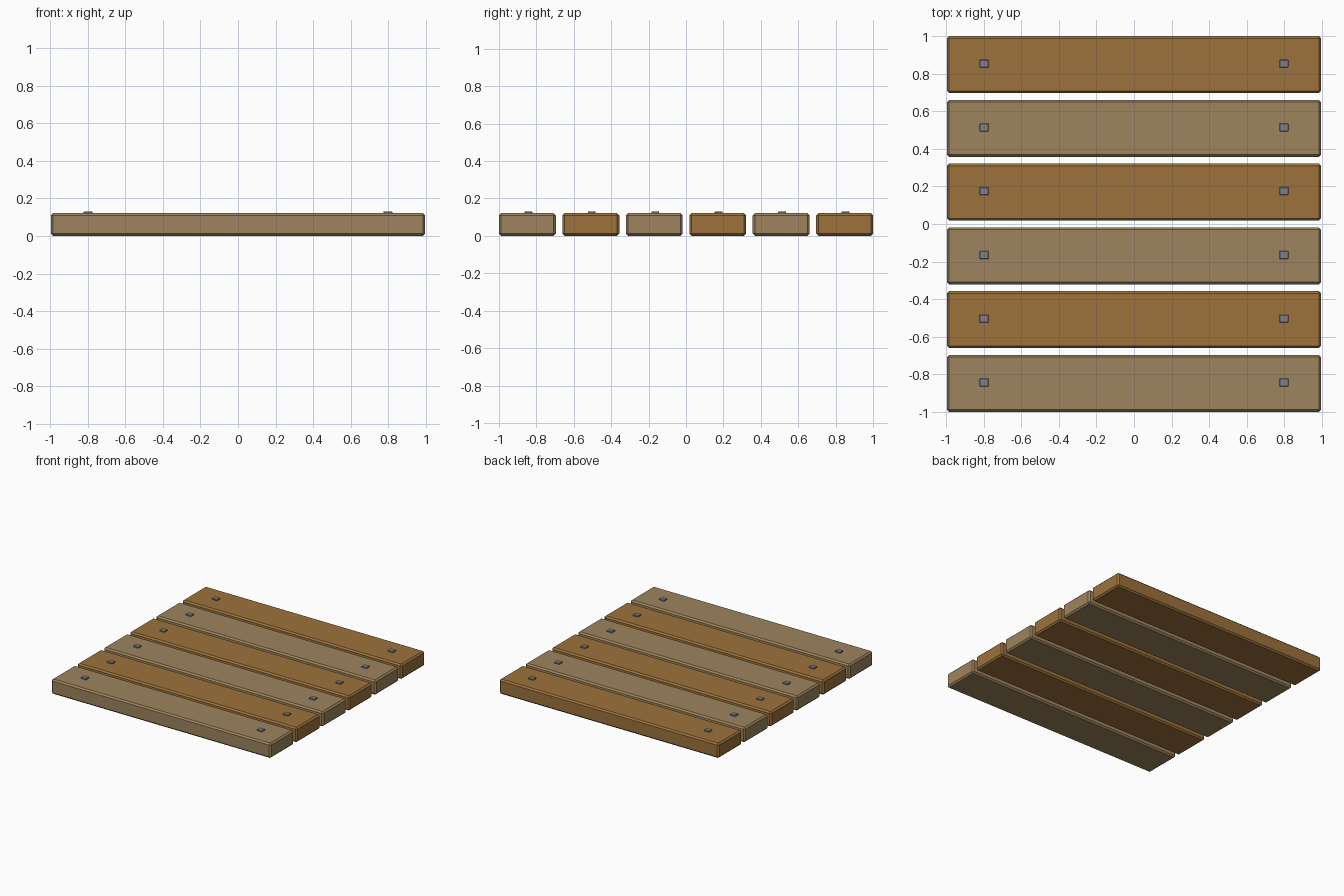
import bpy
import bmesh
from mathutils import Vector

if "Cube" in bpy.data.objects:
    bpy.data.objects.remove(bpy.data.objects["Cube"])


def material(name, color):
    mat = bpy.data.materials.new(name)
    mat.diffuse_color = (*color, 1.0)
    mat.use_nodes = True
    mat.node_tree.nodes["Principled BSDF"].inputs["Base Color"].default_value = mat.diffuse_color
    return mat


def box(name, size, center, mat, bevel):
    bm = bmesh.new()
    bmesh.ops.create_cube(bm, size=1.0)
    bmesh.ops.scale(bm, vec=Vector(size), verts=bm.verts)
    bmesh.ops.bevel(bm, geom=bm.edges[:], offset=bevel, segments=1, affect='EDGES')
    mesh = bpy.data.meshes.new(name)
    bm.to_mesh(mesh)
    bm.free()
    mesh.materials.append(mat)
    obj = bpy.data.objects.new(name, mesh)
    obj.location = center
    bpy.context.collection.objects.link(obj)
    return obj


pale_wood = material("pale_wood", (0.34, 0.23, 0.11))
warm_wood = material("warm_wood", (0.34, 0.17, 0.045))
iron = material("iron", (0.20, 0.22, 0.26))

COUNT, LENGTH, WIDTH, HEIGHT = 6, 1.99, 0.304, 0.121
PITCH = (2.0 - WIDTH) / (COUNT - 1)

for i in range(COUNT):
    y = -1.0 + WIDTH / 2 + i * PITCH
    # Plank, alternating wood tones from the front
    box(f"plank_{i + 1}", (LENGTH, WIDTH, HEIGHT), (0, y, HEIGHT / 2),
        warm_wood if i % 2 else pale_wood, 0.012)
    # Square nail head near each end
    for side, x in (("left", -0.797), ("right", 0.797)):
        box(f"nail_{side}_{i + 1}", (0.048, 0.042, 0.02),
            (x, y + 0.005, HEIGHT), iron, 0.003)
